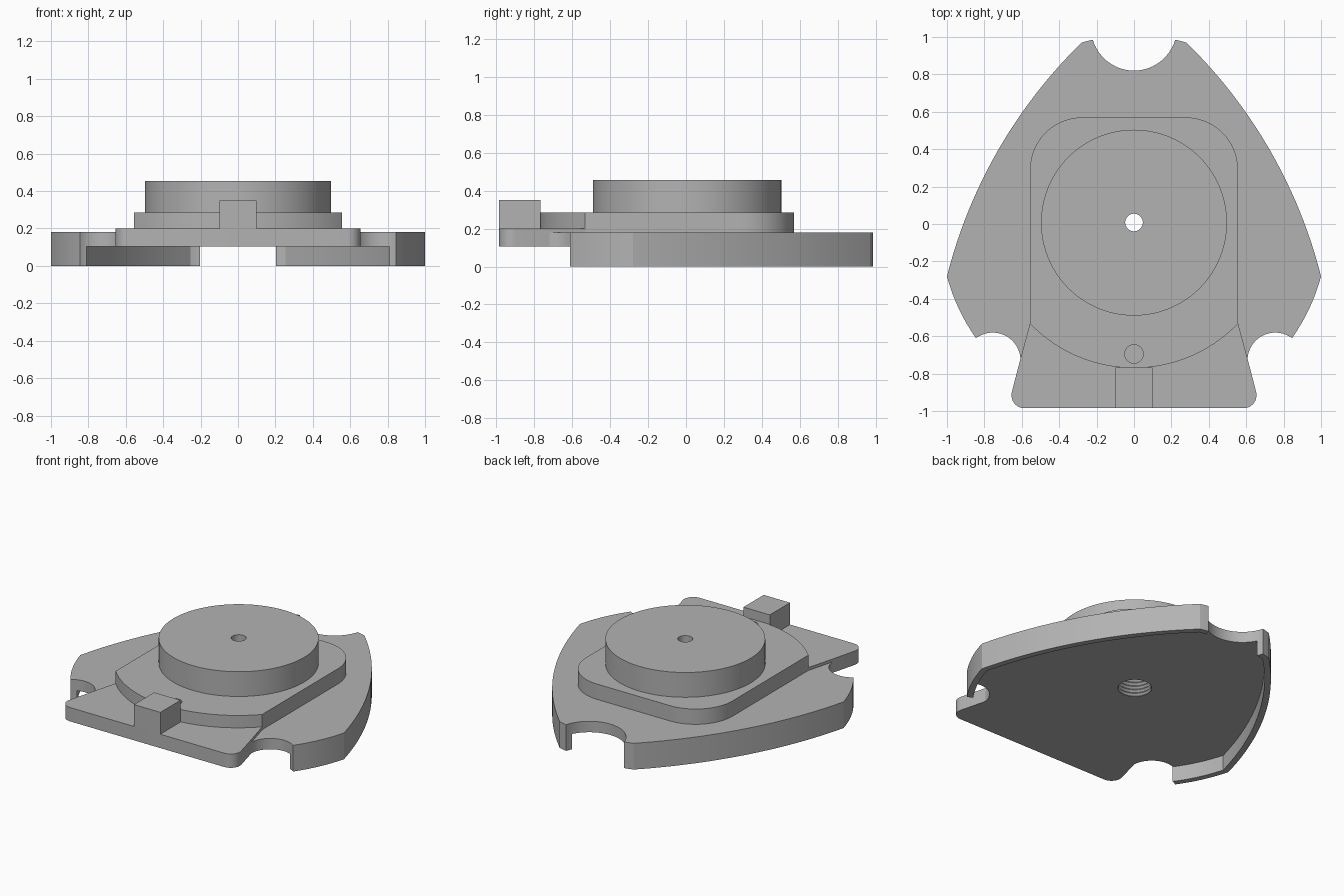
import bpy, bmesh, math
from mathutils import Vector

cube = bpy.data.objects.get("Cube")
if cube:
    bpy.data.objects.remove(cube, do_unlink=True)

GREY = 0.45
mat = bpy.data.materials.new("machined grey")
mat.use_nodes = True
mat.diffuse_color = (GREY, GREY, GREY, 1)
mat.node_tree.nodes["Principled BSDF"].inputs["Base Color"].default_value = (GREY, GREY, GREY, 1)


def arc(center, start, end, steps):
    """Points from start to end the short way round a centre."""
    c, p, q = Vector(center), Vector(start), Vector(end)
    a, b = p - c, q - c
    turn = math.atan2(a.x * b.y - a.y * b.x, a.dot(b))
    first = math.atan2(a.y, a.x)
    pts = []
    for i in range(steps + 1):
        t = i / steps
        r = a.length + (b.length - a.length) * t
        ang = first + turn * t
        pts.append(c + Vector((math.cos(ang), math.sin(ang))) * r)
    return pts


def mirrored(half):
    half = [Vector(p) for p in half]
    return half + [Vector((-p.x, p.y)) for p in reversed(half) if p.x > 0.0001]


def finish(name, bm):
    bmesh.ops.recalc_face_normals(bm, faces=bm.faces)
    mesh = bpy.data.meshes.new(name)
    bm.to_mesh(mesh)
    bm.free()
    ob = bpy.data.objects.new(name, mesh)
    bpy.context.collection.objects.link(ob)
    mesh.materials.append(mat)
    return ob


def prism(name, outline, low, high):
    bm = bmesh.new()
    face = bm.faces.new([bm.verts.new((p[0], p[1], low)) for p in outline])
    up = bmesh.ops.extrude_face_region(bm, geom=[face])["geom"]
    bmesh.ops.translate(bm, vec=(0, 0, high - low),
                        verts=[v for v in up if isinstance(v, bmesh.types.BMVert)])
    return finish(name, bm)


def lathe(name, profile, y, sides=64):
    """Solid of revolution about a vertical axis from (radius, z) pairs."""
    bm = bmesh.new()
    rings = []
    for r, z in profile:
        rings.append([bm.verts.new((r * math.cos(math.tau * i / sides),
                                    y + r * math.sin(math.tau * i / sides), z))
                      for i in range(sides)])
    for lo, hi in zip(rings, rings[1:]):
        for i in range(sides):
            j = (i + 1) % sides
            bm.faces.new((lo[i], lo[j], hi[j], hi[i]))
    bm.faces.new(rings[0])
    bm.faces.new(rings[-1])
    return finish(name, bm)


def cut(ob, cutter):
    cutter.hide_render = True
    mod = ob.modifiers.new("cut", "BOOLEAN")
    mod.operation = "DIFFERENCE"
    mod.solver = "EXACT"
    mod.object = cutter
    bpy.context.view_layer.objects.active = ob
    bpy.ops.object.modifier_apply(modifier=mod.name)


# Curved outer edge of the right half, from back notch to front notch
edge = arc((0, 0), (0.22, 0.985), (0.28, 0.97), 4)
edge += arc((-1.57, -0.93), (0.28, 0.97), (1, -0.28), 24)[1:]
edge += arc((0, 0), (1, -0.28), (0.845, -0.61), 8)[1:]

# Base plate with three scalloped notches
plate_half = arc((0, 1.05), (0, 0.82), (0.22, 0.985), 14)[:-1] + edge
plate_half += arc((0.755, -0.73), (0.845, -0.61), (0.607, -0.72), 18)[1:]
plate_half += [(0.556, -0.53), (0, -0.53)]
base = prism("base_plate", mirrored(plate_half), 0, 0.18)

# Hollow underside leaving a thin skirt along the outer edge
inner = []
for before, p, after in zip(edge, edge[1:], edge[2:]):
    t = (after - before).normalized()
    inner.append(p + Vector((t.y, -t.x)) * 0.04)
hollow_half = [(0, 0.945), (0.2, 0.945)] + inner + [(0.81, -0.59), (0.81, -1.2), (0, -1.2)]
hollow = prism("hollow_cutter", mirrored(hollow_half), -0.1, 0.105)
cut(base, hollow)

# Front tongue with rounded corners
tongue_half = [(0, -0.53), (0.556, -0.53), (0.607, -0.72)]
tongue_half += arc((0.585, -0.915), (0.653, -0.897), (0.585, -0.985), 10) + [(0, -0.985)]
tongue = prism("front_tongue", mirrored(tongue_half), 0.105, 0.2)

# Raised middle step
step_half = [(0, 0.57)] + arc((0.276, 0.29), (0.276, 0.57), (0.556, 0.29), 16)
step_half += arc((0, 0), (0.556, -0.533), (0, -0.77), 20)
step = prism("raised_step", mirrored(step_half), 0.18, 0.285)

# Round boss and locating block
boss = lathe("round_boss", [(0.497, 0.285), (0.497, 0.455)], 0.007, 96)
block = prism("locating_block", mirrored([(0, -0.766), (0.1, -0.766), (0.1, -0.985), (0, -0.985)]),
              0.2, 0.35)

# Threaded bore from below, small through hole above it
threads = [(0.1 + 0.012 * (i % 2), 0.05 + 0.0125 * i) for i in range(27)]
bore = lathe("bore_cutter", threads + [(0.047, threads[-1][1]), (0.047, 0.6)], 0.008)
for part in (base, step, boss):
    cut(part, bore)

# Blind locating hole behind the block
pin = lathe("pin_hole_cutter", [(0.05, 0.21), (0.05, 0.5)], -0.695, 32)
cut(step, pin)

for helper in (hollow, bore, pin):
    bpy.data.objects.remove(helper, do_unlink=True)

# Smooth the curved walls, keep corners crisp
for part in (base, tongue, step, boss, block):
    bpy.ops.object.select_all(action="DESELECT")
    part.select_set(True)
    bpy.context.view_layer.objects.active = part
    bpy.ops.object.shade_smooth_by_angle(angle=math.radians(20))
